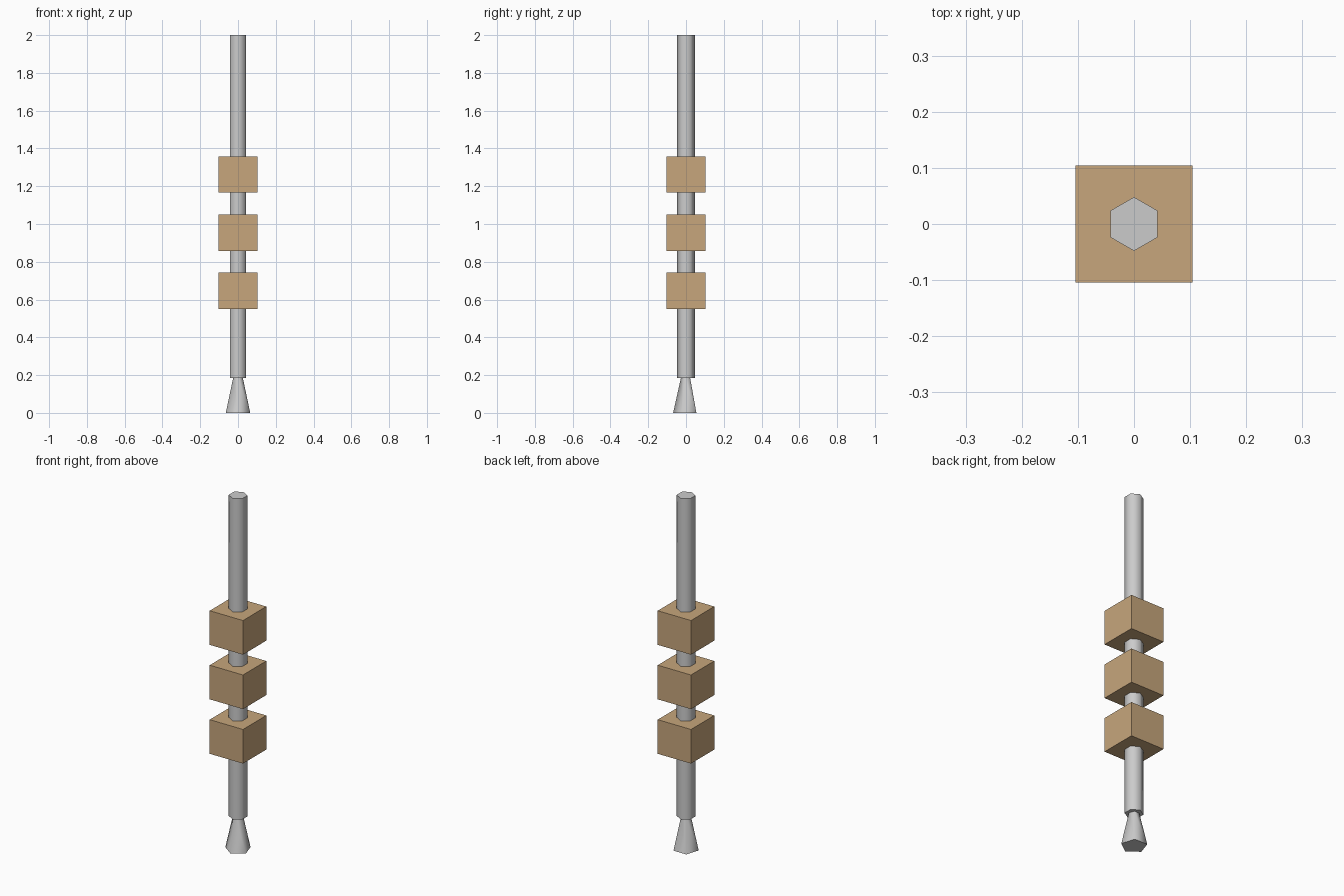
import bpy, math

if "Cube" in bpy.data.objects:
    bpy.data.objects.remove(bpy.data.objects["Cube"])

tan = bpy.data.materials.new("tan")
tan.diffuse_color = (0.57, 0.38, 0.20, 1)
tan.use_nodes = True
tan.node_tree.nodes["Principled BSDF"].inputs["Base Color"].default_value = tan.diffuse_color


def prism(name, sides, r_bottom, r_top, z0, z1, first_angle):
    """Upright prism or frustum with its first corner at first_angle."""
    bpy.ops.mesh.primitive_cone_add(vertices=sides, radius1=r_bottom, radius2=r_top,
                                    depth=z1 - z0, location=(0, 0, (z0 + z1) / 2))
    ob = bpy.context.object
    ob.name = name
    ob.rotation_euler.z = math.radians(first_angle - 90)
    bpy.ops.object.transform_apply(location=False, rotation=True, scale=False)
    bpy.ops.object.shade_smooth_by_angle(angle=math.radians(75))
    return ob


# Hexagonal shaft
prism("shaft", 6, 0.048, 0.048, 0.185, 2.0, 90)

# Five-sided flared tip
prism("flared_tip", 5, 0.068, 0.026, 0.0, 0.19, -90)

# Three blocks threaded on the shaft
for i in range(3):
    bpy.ops.mesh.primitive_cube_add(size=1, location=(0, 0, 0.646 + 0.308 * i))
    block = bpy.context.object
    block.name = f"block_{i + 1}"
    block.scale = (0.208, 0.208, 0.193)
    bpy.ops.object.transform_apply(location=False, rotation=False, scale=True)
    block.data.materials.append(tan)
